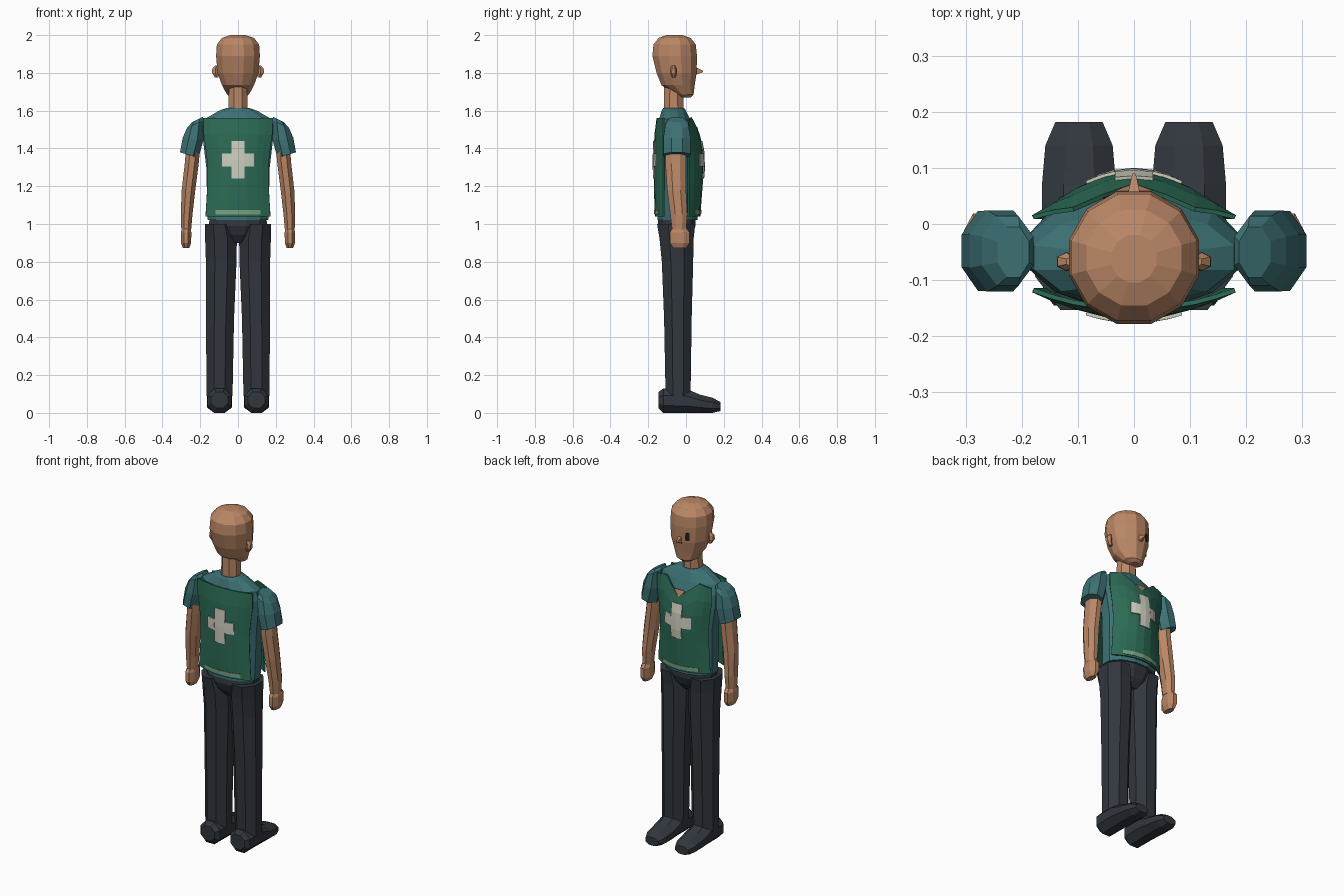
import bpy, bmesh, math

if "Cube" in bpy.data.objects:
    bpy.data.objects.remove(bpy.data.objects["Cube"])


def material(name, rgb):
    m = bpy.data.materials.new(name)
    m.diffuse_color = (*rgb, 1)
    m.use_nodes = True
    m.node_tree.nodes["Principled BSDF"].inputs["Base Color"].default_value = m.diffuse_color
    return m


SKIN = material("skin", (0.50, 0.245, 0.135))
TEAL = material("teal_cloth", (0.046, 0.165, 0.175))
GREEN = material("green_vest", (0.025, 0.15, 0.092))
DARK = material("dark_cloth", (0.031, 0.038, 0.048))
WHITE = material("off_white", (0.62, 0.62, 0.52))
PALE = material("pale_green", (0.19, 0.37, 0.23))
BLACK = material("eye_black", (0.012, 0.012, 0.014))


def finish(name, bm, mat, mirror=False, thick=0):
    bmesh.ops.recalc_face_normals(bm, faces=bm.faces)
    me = bpy.data.meshes.new(name)
    bm.to_mesh(me)
    bm.free()
    me.materials.append(mat)
    ob = bpy.data.objects.new(name, me)
    bpy.context.collection.objects.link(ob)
    if mirror:
        ob.modifiers.new("mirror", 'MIRROR').use_clip = False
        ob.modifiers["mirror"].use_mirror_merge = False
    if thick:
        s = ob.modifiers.new("thickness", 'SOLIDIFY')
        s.thickness, s.offset = thick, 0
    return ob


def loft(name, mat, rings, n=8, axis='z', mirror=False):
    """Ring: centre x, centre side, position along axis, radius x, radius side, optional tilt."""
    bm = bmesh.new()
    loops = []
    for cx, cs, p, rx, rs, *tilt in rings:
        loop = []
        for i in range(n):
            a = 2 * math.pi * (i + 0.5) / n
            k = 1 / math.cos(math.pi / n)
            dx, ds = rx * k * math.cos(a), rs * k * math.sin(a)
            q = p + (tilt[0] * dx if tilt else 0)
            co = (cx + dx, cs + ds, q) if axis == 'z' else (cx + dx, q, cs + ds)
            loop.append(bm.verts.new(co))
        loops.append(loop)
    for a, b in zip(loops, loops[1:]):
        for i in range(n):
            bm.faces.new((a[i], a[(i + 1) % n], b[(i + 1) % n], b[i]))
    bm.faces.new(loops[0])
    bm.faces.new(loops[-1])
    return finish(name, bm, mat, mirror)


def lerp(table, z):
    if z <= table[0][0]:
        return table[0][1]
    for (a, va), (b, vb) in zip(table, table[1:]):
        if z <= b:
            return va + (vb - va) * (z - a) / (b - a)
    return table[-1][1]


WIDTH = [(1.04, .17), (1.12, .165), (1.27, .157), (1.36, .162), (1.45, .18), (1.56, .18)]
CHEST = [(1.04, .072), (1.15, .08), (1.3, .092), (1.4, .087), (1.5, .062), (1.57, .032)]
BACK = [(1.04, -.16), (1.15, -.165), (1.35, -.168), (1.5, -.162), (1.57, -.15)]


def surface(x, z, front, off):
    u2 = (x / lerp(WIDTH, z)) ** 2
    if front:
        return lerp(CHEST, z) * (1 - u2) + 0.012 * u2 + off
    return lerp(BACK, z) * (1 - u2) - 0.118 * u2 - off


def sheet(bm, xs, low, high, rows, front, off=0, scaled=False):
    """Curved patch on the torso; low and high are functions of x."""
    grid = []
    for x in xs:
        col = []
        for j in range(rows + 1):
            z = low(x) + (high(x) - low(x)) * j / rows
            px = x * lerp(WIDTH, z) if scaled else x
            col.append(bm.verts.new((px, surface(px, z, front, off), z)))
        grid.append(col)
    for a, b in zip(grid, grid[1:]):
        for j in range(rows):
            bm.faces.new((a[j], b[j], b[j + 1], a[j + 1]))


# Head and neck
loft("head", SKIN, [
    (0, -.005, 1.67, .03, .03), (0, -.008, 1.685, .058, .048), (0, -.042, 1.735, .085, .088),
    (0, -.05, 1.80, .108, .106), (0, -.06, 1.89, .116, .118), (0, -.06, 1.95, .112, .112),
    (0, -.06, 1.985, .085, .085), (0, -.062, 2.0, .04, .042)], 12)
loft("neck", SKIN, [(0, -.065, 1.58, .052, .052), (0, -.065, 1.76, .047, .05)])
loft("nose", SKIN, [(0, 1.81, .04, .014, .025), (0, 1.808, .09, .003, .004)], 4, 'y')
loft("ears", SKIN, [(.112, -.065, 1.775, .010, .008), (.12, -.067, 1.80, .017, .015),
                    (.12, -.067, 1.825, .016, .014), (.112, -.067, 1.84, .008, .008)], 6, mirror=True)

# Eye plate
bm = bmesh.new()
bmesh.ops.create_cube(bm, size=1)
bmesh.ops.scale(bm, verts=bm.verts, vec=(.026, .009, .045))
eye = finish("eye", bm, BLACK)
eye.location = (-.042, .047, 1.835)
eye.rotation_euler.z = math.radians(20)

# Shirt with sleeves
loft("shirt", TEAL, [
    (0, -.045, 1.02, .16, .105), (0, -.042, 1.10, .163, .11), (0, -.037, 1.30, .168, .115),
    (0, -.042, 1.42, .182, .112), (0, -.05, 1.50, .192, .098), (0, -.06, 1.555, .178, .082),
    (0, -.065, 1.60, .10, .064), (0, -.065, 1.615, .058, .055)], 12)
loft("sleeves", TEAL, [
    (.215, -.05, 1.553, .028, .045, -.5), (.225, -.048, 1.53, .046, .062, -.5),
    (.238, -.048, 1.45, .055, .072, .1), (.258, -.048, 1.365, .049, .071, .3)], 8, mirror=True)

# Arms and hands
loft("arms", SKIN, [
    (.238, -.055, 1.40, .037, .055), (.245, -.055, 1.32, .037, .054), (.262, -.05, 1.18, .036, .05),
    (.272, -.038, 1.05, .031, .045), (.274, -.036, .97, .026, .038)], 8, mirror=True)
loft("hands", SKIN, [
    (.274, -.035, .98, .022, .036), (.275, -.033, .955, .028, .052),
    (.275, -.033, .90, .027, .052), (.275, -.033, .873, .017, .035)], 8, mirror=True)

# Trousers and shoes
loft("hips", DARK, [(0, -.05, .90, .05, .05), (0, -.05, .945, .11, .085),
                    (0, -.05, .99, .155, .10), (0, -.048, 1.03, .15, .098)], 12)
loft("legs", DARK, [
    (.098, -.042, .09, .069, .066), (.095, -.043, .50, .074, .073),
    (.089, -.045, .80, .081, .083), (.090, -.05, .92, .084, .09), (.100, -.052, 1.0, .076, .101)], 8, mirror=True)
loft("shoes", DARK, [
    (.098, .068, -.145, .045, .043), (.098, .065, -.12, .064, .065), (.098, .064, .0, .066, .064),
    (.098, .049, .07, .066, .049), (.098, .04, .14, .06, .04), (.098, .034, .182, .042, .024)], 8, 'y', True)


# Vest panels, with a V neck on the chest side
def chest_top(u):
    return 1.475 + abs(u) / .6 * .09 if abs(u) < .6 else 1.565 - (abs(u) - .6) * .04


COLS = [-1, -.8, -.6, -.3, 0, .3, .6, .8, 1]
for label, front in (("chest", True), ("back", False)):
    bm = bmesh.new()
    sheet(bm, COLS, lambda u: 1.04, chest_top if front else lambda u: 1.56, 6, front, 0, True)
    finish("vest_" + label, bm, GREEN, thick=.008)

    # Cross badge: a post and two arms
    bm = bmesh.new()
    sheet(bm, [-.034, 0, .034], lambda x: 1.24, lambda x: 1.44, 4, front, .006)
    for s in (-1, 1):
        sheet(bm, [s * .034, s * .06, s * .085], lambda x: 1.305, lambda x: 1.372, 2, front, .006)
    finish("cross_" + label, bm, WHITE, thick=.006)

    # Pale hem strip
    bm = bmesh.new()
    sheet(bm, [-.118, -.06, 0, .06, .118], lambda x: 1.05, lambda x: 1.073, 1, front, .005)
    finish("hem_strip_" + label, bm, PALE, thick=.005)

# Bare skin at the base of the V neck
bm = bmesh.new()
sheet(bm, [-.032, 0, .032], lambda x: 1.472 + abs(x) * 1.1, lambda x: 1.512, 1, True)
finish("open_collar", bm, SKIN, thick=.006)
